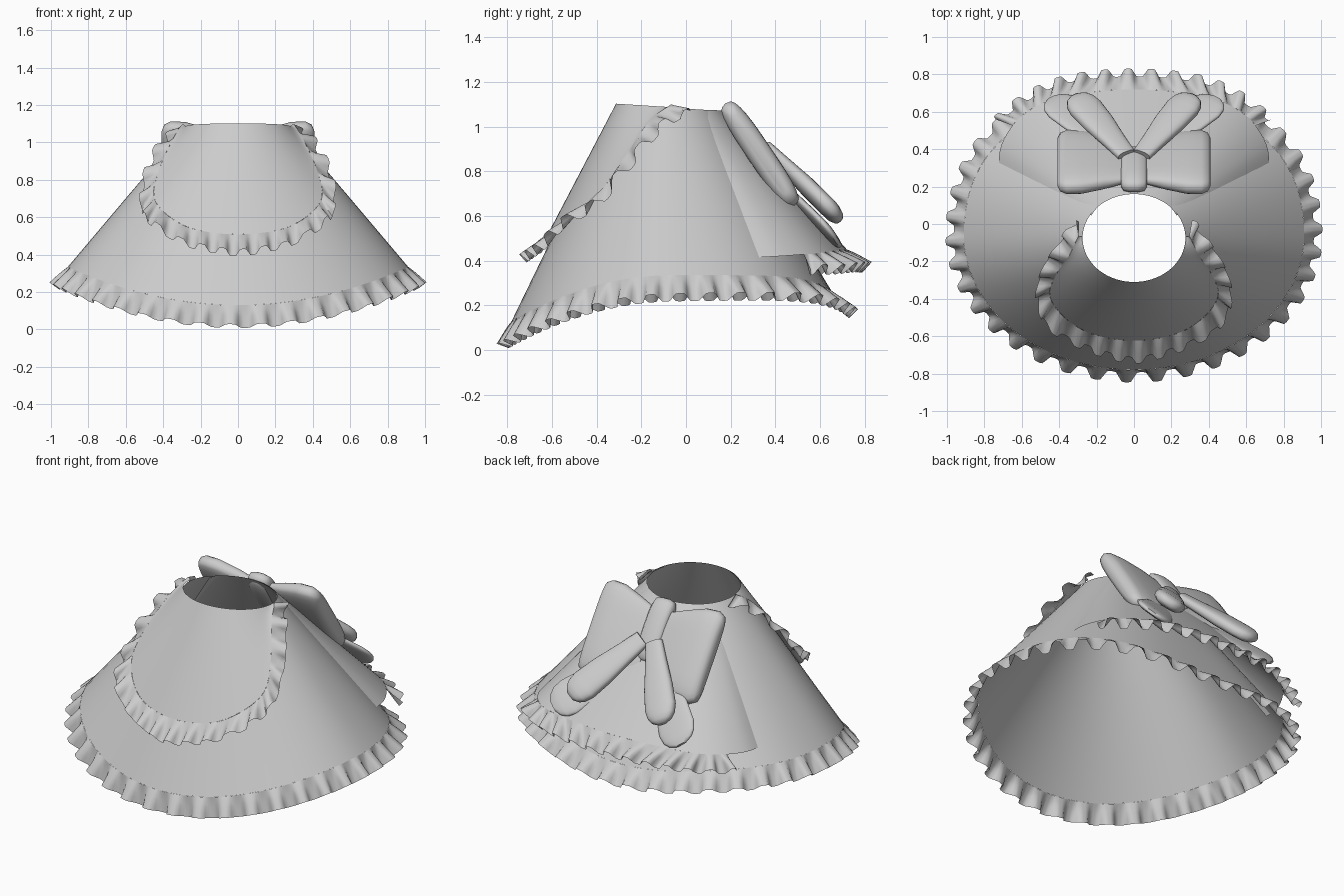
import bpy, math
from mathutils import Vector as V

if "Cube" in bpy.data.objects:
    bpy.data.objects.remove(bpy.data.objects["Cube"])

grey = bpy.data.materials.new("soft grey cloth")
grey.diffuse_color = (0.6, 0.6, 0.6, 1)
grey.use_nodes = True
grey.node_tree.nodes["Principled BSDF"].inputs["Base Color"].default_value = grey.diffuse_color


def make(name, verts, faces, angle=60):
    me = bpy.data.meshes.new(name)
    me.from_pydata([tuple(v) for v in verts], [], faces)
    me.materials.append(grey)
    ob = bpy.data.objects.new(name, me)
    bpy.context.collection.objects.link(ob)
    bpy.ops.object.select_all(action='DESELECT')
    bpy.context.view_layer.objects.active = ob
    ob.select_set(True)
    bpy.ops.object.shade_smooth_by_angle(angle=math.radians(angle))
    return ob


def grid(name, rows, closed=False, caps=False, flip=False):
    """Skin equal-length rows of points."""
    n = len(rows[0])
    faces = []
    for r in range(len(rows) - 1):
        for c in range(n if closed else n - 1):
            d = (c + 1) % n
            f = (r * n + c, (r + 1) * n + c, (r + 1) * n + d, r * n + d)
            faces.append(f[::-1] if flip else f)
    if caps:
        a, b = tuple(range(n)), tuple(range((len(rows) - 1) * n, len(rows) * n))
        faces += [a[::-1], b] if flip else [a, b[::-1]]
    return make(name, [p for row in rows for p in row], faces)


def along(pts, s):
    """Smooth curve through the points, s from 0 to 1."""
    m = len(pts) - 1
    k = min(int(s * m), m - 1)
    f = s * m - k
    p0, p1, p2, p3 = (V(pts[min(max(k + i, 0), m)]) for i in (-1, 0, 1, 2))
    return 0.5 * (2 * p1 + (p2 - p0) * f + (2 * p0 - 5 * p1 + 4 * p2 - p3) * f * f
                  + (3 * p1 - p0 - 3 * p2 + p3) * f ** 3)


def mirrored(half):
    """Half curve from the centre out, extended to both sides."""
    return [(-p[0],) + tuple(p[1:]) for p in half[:0:-1]] + list(half)


def ruffle(name, inner, outer, waves, amp, closed=False, flip=False):
    """Pleated strip between two curves given as functions of s."""
    n = waves * 10
    rows = []
    for r in range(5):
        w = r / 4
        row = []
        for i in range(n if closed else n + 1):
            s = i / n
            a, b = inner(s), outer(s)
            e = 0.003
            t = inner(min(s + e, 1)) - inner(max(s - e, 0))
            nor = t.cross(b - a).normalized()
            wave = math.tanh(2.2 * math.sin(2 * math.pi * waves * s))
            row.append(a.lerp(b, w) + nor * amp * wave * w ** 0.8)
        rows.append(row)
    return grid(name, rows, closed, flip=flip)


# Skirt surface: angle a runs from the front (0), t from waist to hem
def waist(a):
    return V((0.275 * math.sin(a), -0.075 - 0.235 * math.cos(a), 1.085 + 0.015 * math.cos(a)))


def hem(a):
    c = math.cos(a)
    z = 0.335 - 0.205 * max(c, 0) ** 2 - 0.085 * max(-c, 0) ** 6
    full = 1 + (0.05 * math.sin(2 * a) ** 2 if c < 0 else 0)
    return V((0.91 * full * math.sin(a), -0.06 - 0.72 * full * c, z))


def skirt(a, t, lift=0.0):
    out = V((math.sin(a), -math.cos(a), 0.75)).normalized()
    return waist(a).lerp(hem(a), t) + out * lift


TAU = 2 * math.pi
grid("skirt", [[skirt(TAU * i / 72, t / 8) for i in range(72)] for t in range(9)], closed=True)


# Hem ruffle
def hem_outer(s):
    a = TAU * s
    c = math.cos(a)
    return hem(a) + V((0.075 * math.sin(a), -(0.04 if c > 0 else 0.09) * c, -0.1 - 0.012 * c))


ruffle("hem_ruffle", lambda s: hem(TAU * s), hem_outer, 38, 0.03, closed=True)

# Apron: edge stored as (angle in degrees, t)
edge = mirrored([(0, 0.625, 0), (12, 0.62, 0), (25, 0.6, 0), (41, 0.53, 0),
                 (51, 0.45, 0), (60, 0.29, 0), (73, 0.1, 0), (92, 0.0, 0)])
rim = mirrored([(0, -0.73, 0.41), (0.15, -0.70, 0.43), (0.3, -0.645, 0.47), (0.46, -0.55, 0.57),
                (0.52, -0.40, 0.66), (0.495, -0.25, 0.84), (0.41, -0.11, 1.0), (0.31, 0.02, 1.07)])


def apron_edge(s):
    a, t, _ = along(edge, s)
    return skirt(math.radians(a), max(t, 0), 0.025)


rows = []
for j in range(9):
    v = j / 8
    row = []
    for i in range(49):
        a, t, _ = along(edge, i / 48)
        top = -92 + 184 * i / 48
        row.append(skirt(math.radians(top + (a - top) * v), max(t, 0) * v, 0.004 + 0.021 * v))
    rows.append(row)
grid("apron", rows)
ruffle("apron_ruffle", apron_edge, lambda s: along(rim, s), 19, 0.026)

# Back overlay panel, sides tucked into the skirt, with its own ruffle
back = mirrored([(0, 0.72, 0.45), (0.3, 0.695, 0.45), (0.5, 0.64, 0.44), (0.63, 0.55, 0.43),
                 (0.71, 0.42, 0.42), tuple(skirt(math.radians(122), 0.88, -0.015))])
rows = []
for j in range(7):
    row = []
    for i in range(41):
        s = i / 40
        a = math.pi + math.radians(58) * (1 - 2 * s)
        top = skirt(a, 0, 0.003 - 0.012 * abs(2 * s - 1) ** 4)
        row.append(top.lerp(along(back, s), j / 6))
    rows.append(row)
grid("back_panel", rows, flip=True)
back_rim = mirrored([(0, 0.81, 0.37), (0.2, 0.80, 0.37), (0.4, 0.765, 0.37),
                     (0.58, 0.68, 0.36), (0.74, 0.56, 0.36)])
ruffle("back_ruffle", lambda s: along(back, 0.18 + 0.64 * s), lambda s: along(back_rim, s),
       13, 0.033, flip=True)

# Bow lies on a sloping plane: x across, d down the slope, n away from it
d, n = V((0, 0.56, -0.83)), V((0, 0.83, 0.56))
origin = V((0, 0.18, 1.1))


def on_bow(x, s, h):
    return origin + V((x, 0, 0)) + d * s + n * h


def oval(cs, half, thick, power):
    """Rounded-box cross-section as (s, h) pairs."""
    pts = []
    for i in range(24):
        a = TAU * i / 24
        c, q = math.cos(a), math.sin(a)
        pts.append((cs + half * math.copysign(abs(c) ** power, c),
                    thick * math.copysign(abs(q) ** power, q)))
    return pts


loop = [(0.02, 0.19, 0.025), (0.08, 0.2, 0.035), (0.16, 0.23, 0.048), (0.28, 0.27, 0.056),
        (0.36, 0.275, 0.055), (0.395, 0.255, 0.045), (0.41, 0.215, 0.02)]
for side, word in ((-1, "left"), (1, "right")):
    grid(word + "_bow_loop",
         [[on_bow(side * x, s, h) for s, h in oval(0.27, half, th, 0.6)] for x, half, th in loop],
         closed=True, caps=True, flip=side > 0)

    # Tails: loft of flat ovals along a path, rounded at the tip
    for kind, p, q, width, thick in (
            ("upper", V((0.04, 0.37, 0.90)), V((0.315, 0.685, 0.59)), 0.095, 0.04),
            ("lower", V((0.08, 0.38, 0.78)), V((0.44, 0.675, 0.49)), 0.115, 0.022)):
        rows = []
        axis = (q - p).normalized()
        across = axis.cross(n).normalized()
        up = across.cross(axis).normalized()
        for f, k in ((0, 0.55), (0.25, 0.7), (0.55, 0.92), (0.8, 1), (0.9, 0.88),
                     (0.96, 0.66), (1, 0.3)):
            rows.append([])
            for c, h in oval(0, width * k, thick * min(1, k + 0.1), 0.8):
                pt = p.lerp(q, f) + across * c + up * h
                rows[-1].append(V((side * pt.x, pt.y, pt.z)))
        grid(word + "_" + kind + "_tail", rows, closed=True, caps=True, flip=side < 0)

# Knot
knot = [(-0.07, 0.15, 0.03), (-0.055, 0.18, 0.046), (-0.02, 0.19, 0.052),
        (0.02, 0.19, 0.052), (0.055, 0.18, 0.046), (0.07, 0.15, 0.03)]
grid("bow_knot", [[on_bow(x, s, h) for s, h in oval(0.2, half, th, 0.7)] for x, half, th in knot],
     closed=True, caps=True, flip=True)
